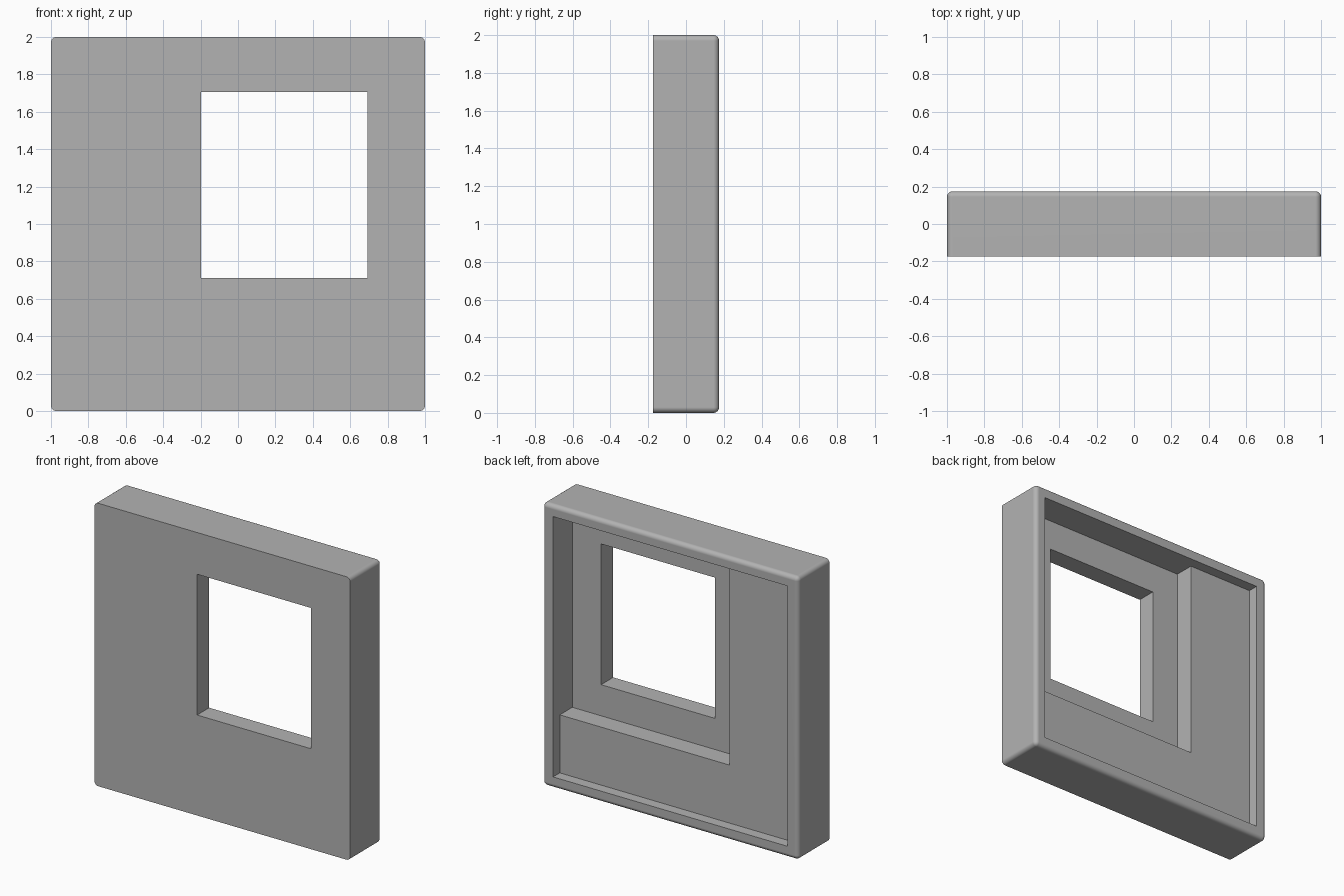
import bpy
import bmesh
import math
from mathutils import Vector

if "Cube" in bpy.data.objects:
    bpy.data.objects.remove(bpy.data.objects["Cube"], do_unlink=True)

HALF = 0.175          # half of the panel thickness
RIM = 0.917           # inner edge of the back rim
LOW, HIGH = 0.08, 1.92

grey = bpy.data.materials.new("plain_grey")
grey.use_nodes = True
grey.diffuse_color = (0.45, 0.45, 0.45, 1)
grey.node_tree.nodes["Principled BSDF"].inputs["Base Color"].default_value = (0.45, 0.45, 0.45, 1)


def box(name, x, y, z, radius=0):
    """Box from (min, max) ranges; a radius rounds every edge except the front ones."""
    bm = bmesh.new()
    bmesh.ops.create_cube(bm, size=1)
    for v in bm.verts:
        v.co = Vector(r[0] if c < 0 else r[1] for r, c in zip((x, y, z), v.co))
    if radius:
        edges = [e for e in bm.edges if any(v.co.y > 0 for v in e.verts)]
        bmesh.ops.bevel(bm, geom=edges, offset=radius, segments=6,
                        profile=0.5, affect='EDGES', clamp_overlap=True)
    bmesh.ops.recalc_face_normals(bm, faces=bm.faces)
    mesh = bpy.data.meshes.new(name)
    bm.to_mesh(mesh)
    bm.free()
    mesh.materials.append(grey)
    obj = bpy.data.objects.new(name, mesh)
    bpy.context.collection.objects.link(obj)
    return obj


# Rounded panel body
panel = box("wall_panel", (-1, 1), (-HALF, HALF), (0, 2), radius=0.03)

# Shallow back recess, deeper pocket around the window, window opening
cutters = [
    box("recess_cutter", (-RIM, RIM), (0.1, 0.4), (LOW, HIGH)),
    box("pocket_cutter", (-0.41, RIM), (-0.04, 0.4), (0.49, HIGH)),
    box("window_cutter", (-0.197, 0.692), (-0.4, 0.4), (0.71, 1.705)),
]

bpy.context.view_layer.objects.active = panel
for cutter in cutters:
    cutter.hide_render = True
    mod = panel.modifiers.new(cutter.name, 'BOOLEAN')
    mod.operation = 'DIFFERENCE'
    mod.solver = 'EXACT'
    mod.object = cutter
    bpy.ops.object.modifier_apply(modifier=mod.name)
    bpy.data.objects.remove(cutter, do_unlink=True)

# Soft rounded edges, crisp cut edges
bpy.ops.object.select_all(action='DESELECT')
panel.select_set(True)
bpy.ops.object.shade_smooth_by_angle(angle=math.radians(30))
weighted = panel.modifiers.new("even_shading", 'WEIGHTED_NORMAL')
weighted.keep_sharp = True
